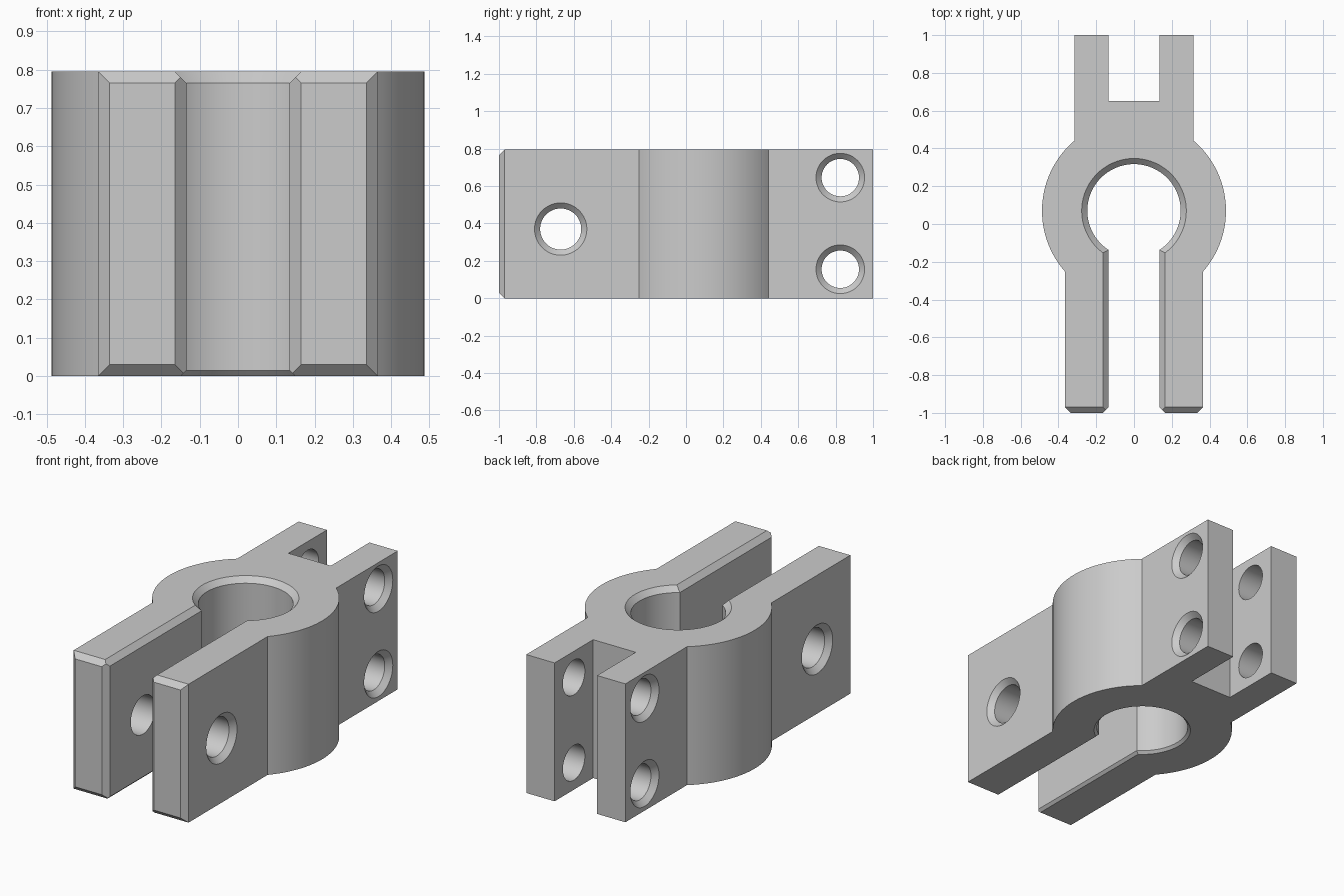
import bpy, bmesh, math
from mathutils import Matrix, Vector

old = bpy.data.objects.get("Cube")
if old:
    bpy.data.objects.remove(old, do_unlink=True)

H = 0.795            # height
CY = 0.07            # bore centre
R_OUT, R_BORE = 0.487, 0.247
ARM, SLOT, TAIL = 0.365, 0.135, 0.315
C = 0.03             # chamfer

grey = bpy.data.materials.new("plain grey")
grey.use_nodes = True
grey.diffuse_color = (0.6, 0.6, 0.6, 1)
grey.node_tree.nodes["Principled BSDF"].inputs["Base Color"].default_value = (0.6, 0.6, 0.6, 1)


def new_object(name, bm):
    bmesh.ops.recalc_face_normals(bm, faces=bm.faces)
    mesh = bpy.data.meshes.new(name)
    bm.to_mesh(mesh)
    bm.free()
    mesh.materials.append(grey)
    obj = bpy.data.objects.new(name, mesh)
    bpy.context.collection.objects.link(obj)
    return obj


def prism(points, offset):
    bm = bmesh.new()
    face = bm.faces.new([bm.verts.new(p) for p in points])
    ext = bmesh.ops.extrude_face_region(bm, geom=[face])
    verts = [v for v in ext["geom"] if isinstance(v, bmesh.types.BMVert)]
    bmesh.ops.translate(bm, verts=verts, vec=offset)
    return bm


def lathe(profile, matrix, steps):
    """Closed solid turned around local z from (radius, height) pairs."""
    bm = bmesh.new()
    rings = []
    for r, z in profile:
        rings.append([bm.verts.new((r * math.cos(2 * math.pi * i / steps),
                                    r * math.sin(2 * math.pi * i / steps), z))
                      for i in range(steps)])
    for a, b in zip(rings, rings[1:]):
        for i in range(steps):
            j = (i + 1) % steps
            bm.faces.new((a[i], a[j], b[j], b[i]))
    bm.faces.new(rings[0])
    bm.faces.new(rings[-1])
    bm.transform(matrix)
    return bm


# Clamp outline: right half, from the front slot to the tail fork, then mirrored
half = [(SLOT, 0), (SLOT, -1), (ARM, -1)]
a0 = -math.acos(ARM / R_OUT)
a1 = math.acos(TAIL / R_OUT)
N = 40
for i in range(N + 1):
    a = a0 + (a1 - a0) * i / N
    half.append((R_OUT * math.cos(a), CY + R_OUT * math.sin(a)))
half += [(TAIL, 1), (SLOT, 1), (SLOT, 0.65)]
outline = half + [(-x, y) for x, y in reversed(half)]
bm = prism([(x, y, 0) for x, y in outline], Vector((0, 0, H)))

# Chamfered ends of the two front arms
ends = [e for e in bm.edges if all(v.co.y < -0.999 for v in e.verts)]
bmesh.ops.bevel(bm, geom=ends, offset=C, offset_type='OFFSET', segments=1,
                affect='EDGES', profile=0.5)
clamp = new_object("clamp_body", bm)

# Bore with chamfered rims
cutters = []
b = 0.015
cutters.append(new_object("bore_cutter", lathe(
    [(R_BORE + b + C, -C), (R_BORE, b), (R_BORE, H - C), (R_BORE + 2 * C, H + C)],
    Matrix.Translation((0, CY, 0)), 96)))

# Chamfers along the top and bottom of the front slot
d = 0.01
right = [(SLOT + b + C, -C), (SLOT - d, b + d), (SLOT - d, H - C - d), (SLOT + 2 * C, H + C)]
section = right + [(-x, z) for x, z in reversed(right)]
cutters.append(new_object("slot_cutter", prism(
    [(x, -1.2, z) for x, z in section], Vector((0, 1.2, 0)))))

# Cross holes, countersunk on both outer sides
for y, z, r, w in ((-0.67, 0.37, 0.11, ARM), (0.825, 0.645, 0.1, TAIL), (0.825, 0.155, 0.1, TAIL)):
    profile = [(r + 2 * C, -w - C), (r, -w + C), (r, w - C), (r + 2 * C, w + C)]
    place = Matrix.Translation((0, y, z)) @ Matrix.Rotation(math.pi / 2, 4, 'Y')
    cutters.append(new_object("hole_cutter", lathe(profile, place, 48)))

for cutter in cutters:
    cutter.hide_render = True
    mod = clamp.modifiers.new(cutter.name, 'BOOLEAN')
    mod.operation = 'DIFFERENCE'
    mod.solver = 'EXACT'
    mod.object = cutter

# Apply the cuts and remove the cutters
graph = bpy.context.evaluated_depsgraph_get()
graph.update()
result = bpy.data.meshes.new_from_object(clamp.evaluated_get(graph))
clamp.modifiers.clear()
clamp.data = result
clamp.data.materials.clear()
clamp.data.materials.append(grey)
for cutter in cutters:
    bpy.data.objects.remove(cutter, do_unlink=True)

# Smooth curved walls, crisp edges
bpy.ops.object.select_all(action='DESELECT')
clamp.select_set(True)
bpy.context.view_layer.objects.active = clamp
bpy.ops.object.shade_smooth_by_angle(angle=math.radians(25))
